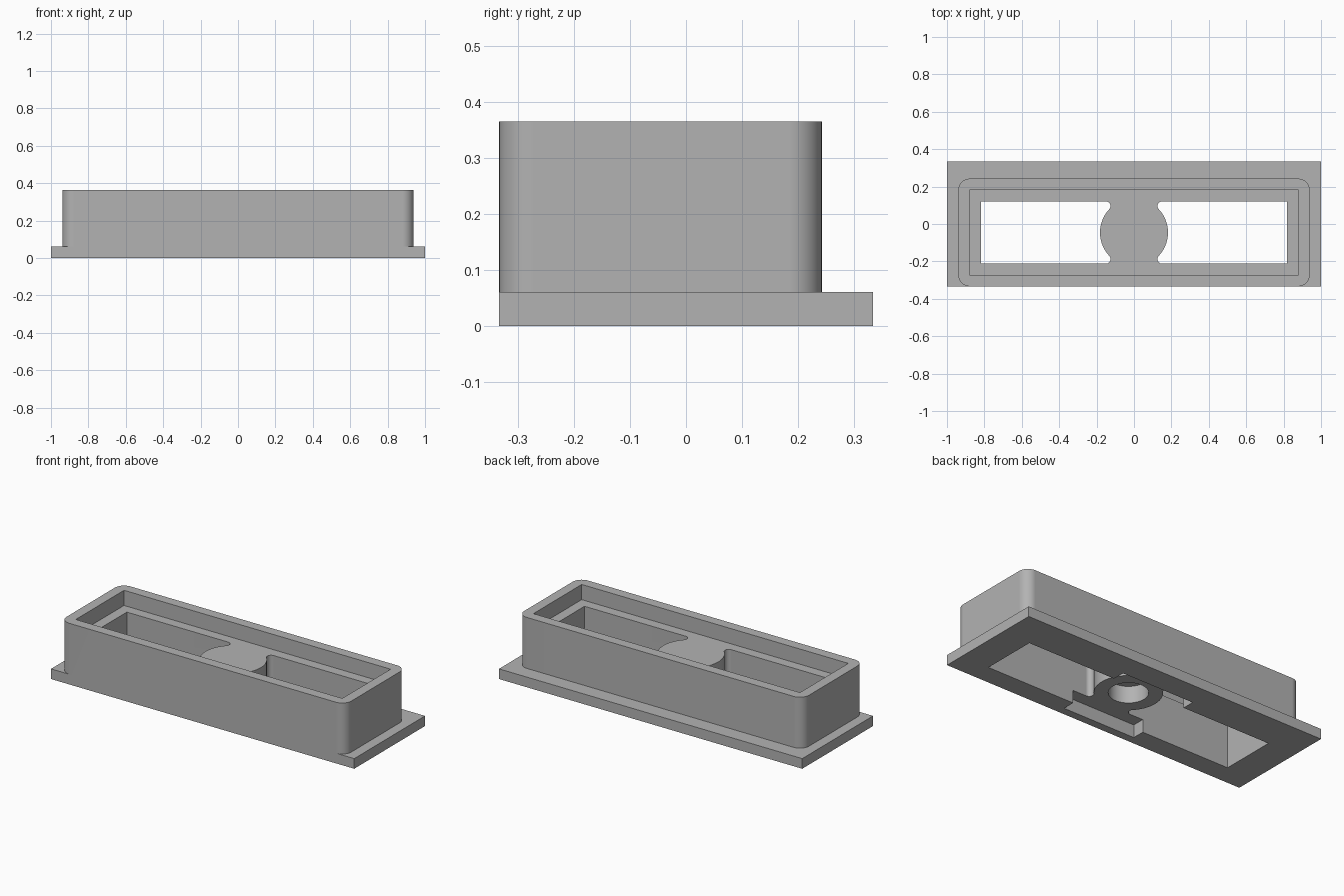
import bpy, bmesh
from math import sin, cos, atan2, sqrt, pi, radians

cube = bpy.data.objects.get("Cube")
if cube:
    bpy.data.objects.remove(cube, do_unlink=True)

MID_Y = -0.0455              # centre line of the upper housing
DECK_Z, POCKET_Z = 0.274, 0.076

grey = bpy.data.materials.new("plain_grey")
grey.use_nodes = True
colour = (0.45, 0.45, 0.45, 1)
grey.diffuse_color = colour
grey.node_tree.nodes["Principled BSDF"].inputs["Base Color"].default_value = colour


def arc(cx, cy, r, a0, a1, n):
    return [(cx + r * cos(a0 + (a1 - a0) * i / n), cy + r * sin(a0 + (a1 - a0) * i / n))
            for i in range(n + 1)]


def rect(hx, hy, r=0):
    """Rectangle outline, with rounded corners if r is given."""
    if not r:
        return [(hx, hy), (-hx, hy), (-hx, -hy), (hx, -hy)]
    pts = []
    for k, (sx, sy) in enumerate([(1, 1), (-1, 1), (-1, -1), (1, -1)]):
        pts += arc(sx * (hx - r), sy * (hy - r), r, k * pi / 2, (k + 1) * pi / 2, 10)
    return pts


def prism(name, outline, z0, z1, y=0.0):
    """Extrude a flat outline between two heights."""
    bm = bmesh.new()
    face = bm.faces.new([bm.verts.new((px, py + y, z0)) for px, py in outline])
    top = bmesh.ops.extrude_face_region(bm, geom=[face])["geom"]
    bmesh.ops.translate(bm, vec=(0, 0, z1 - z0),
                        verts=[g for g in top if isinstance(g, bmesh.types.BMVert)])
    bmesh.ops.recalc_face_normals(bm, faces=bm.faces)
    mesh = bpy.data.meshes.new(name)
    bm.to_mesh(mesh)
    bm.free()
    mesh.materials.append(grey)
    obj = bpy.data.objects.new(name, mesh)
    bpy.context.collection.objects.link(obj)
    return obj


def combine(target, tool, operation):
    """Apply a boolean and discard the tool."""
    tool.hide_render = True
    mod = target.modifiers.new("combine", 'BOOLEAN')
    mod.operation, mod.solver, mod.object = operation, 'EXACT', tool
    bpy.context.view_layer.objects.active = target
    bpy.ops.object.modifier_apply(modifier=mod.name)
    bpy.data.objects.remove(tool, do_unlink=True)


def window_outline(side, hx=0.818, hy=0.1667, hub=0.1818, r=0.025):
    """Opening beside the round hub, filleted where hub meets wall."""
    fy = hy - r
    fx = sqrt((hub + r) ** 2 - fy ** 2)
    a = atan2(fy, fx)
    pts = arc(fx, fy, r, pi / 2, pi + a, 12)
    pts += arc(0, 0, hub, a, -a, 24)[1:-1]
    pts += arc(fx, -fy, r, pi - a, 1.5 * pi, 12)
    pts += [(hx, -hy), (hx, hy)]
    return [(side * px, py) for px, py in pts]


# Flange plate and housing, flush along the front
housing = prism("flanged_housing", rect(1, 0.3333), 0, 0.0606)
combine(housing, prism("upper_wall", rect(0.939, 0.2878, 0.06), 0.03, 0.3645, MID_Y), 'UNION')

# Stepped recess in the top
combine(housing, prism("recess_cut", rect(0.879, 0.2275), DECK_Z, 0.5, MID_Y), 'DIFFERENCE')

# Two through windows that leave the central hub
for side in (-1, 1):
    combine(housing, prism("window_cut", window_outline(side), -0.1, 0.4, MID_Y), 'DIFFERENCE')

# Square pocket under the hub and the blind round bore
combine(housing, prism("pocket_cut", rect(0.238, 0.24), -0.1, POCKET_Z, MID_Y), 'DIFFERENCE')
combine(housing, prism("bore_cut", arc(0, 0, 0.106, 0, 2 * pi, 48)[:-1], 0.04, 0.176, MID_Y),
        'DIFFERENCE')

# Smooth the rounds while keeping the edges crisp
bpy.ops.object.select_all(action='DESELECT')
housing.select_set(True)
bpy.context.view_layer.objects.active = housing
bpy.ops.object.shade_smooth_by_angle(angle=radians(30))
weighted = housing.modifiers.new("even_shading", 'WEIGHTED_NORMAL')
weighted.keep_sharp = True
